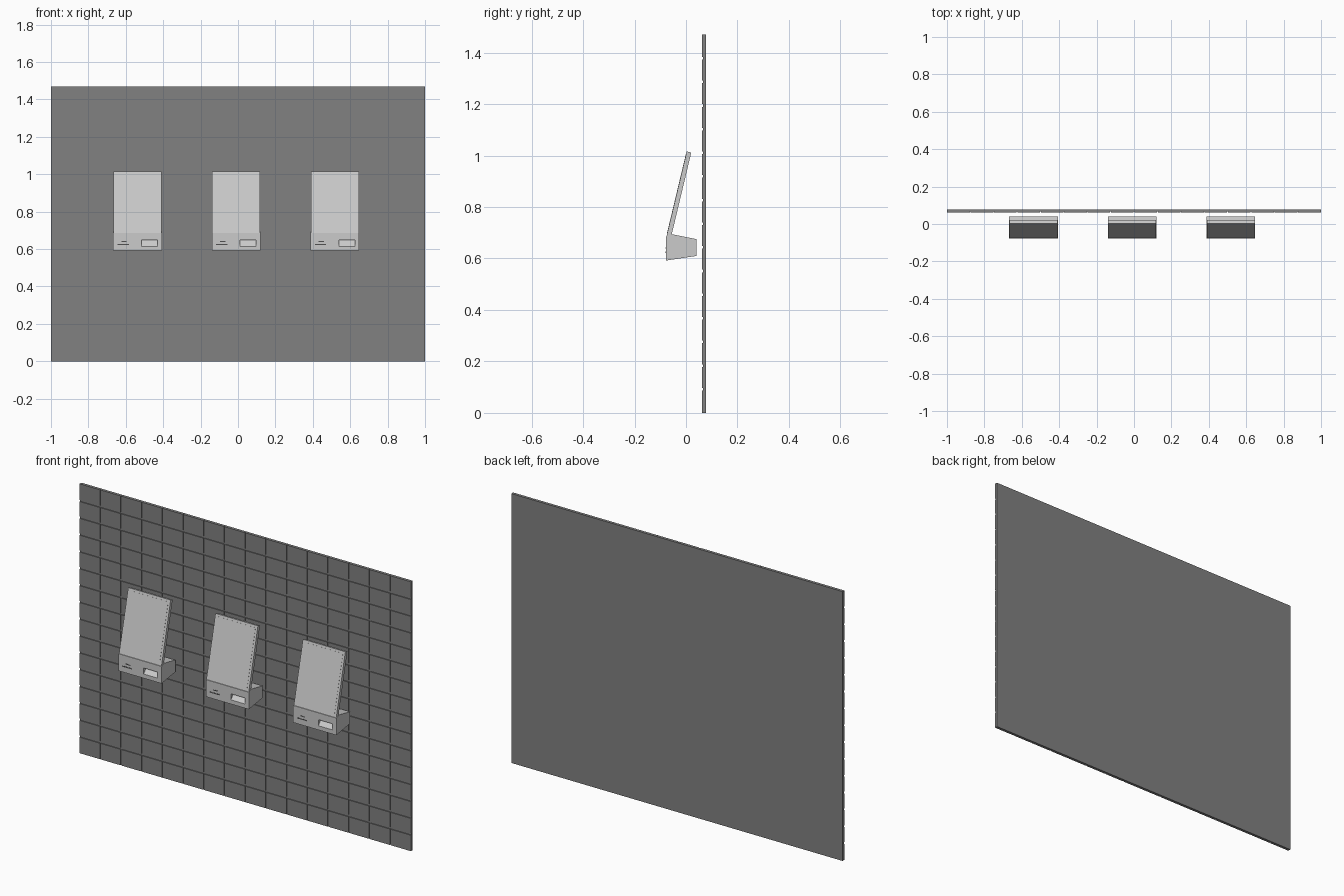
import bpy, bmesh

if "Cube" in bpy.data.objects:
    bpy.data.objects.remove(bpy.data.objects["Cube"])

def new_object(name, bm, mat=None):
    bmesh.ops.recalc_face_normals(bm, faces=bm.faces)
    mesh = bpy.data.meshes.new(name)
    bm.to_mesh(mesh)
    bm.free()
    ob = bpy.data.objects.new(name, mesh)
    bpy.context.collection.objects.link(ob)
    if mat:
        mesh.materials.append(mat)
    return ob

def add_prism(bm, profile, x0, x1):
    """Extrude a (y, z) profile from x0 to x1."""
    face = bm.faces.new([bm.verts.new((x0, y, z)) for y, z in profile])
    out = bmesh.ops.extrude_face_region(bm, geom=[face])
    verts = [g for g in out["geom"] if isinstance(g, bmesh.types.BMVert)]
    bmesh.ops.translate(bm, verts=verts, vec=(x1 - x0, 0, 0))

def prism(name, profile, x0, x1, mat=None):
    bm = bmesh.new()
    add_prism(bm, profile, x0, x1)
    return new_object(name, bm, mat)

def rect(y0, y1, z0, z1):
    return [(y0, z0), (y1, z0), (y1, z1), (y0, z1)]

def material(name, v):
    m = bpy.data.materials.new(name)
    m.diffuse_color = (v, v, v, 1)
    m.use_nodes = True
    m.node_tree.nodes["Principled BSDF"].inputs["Base Color"].default_value = m.diffuse_color
    return m

wall_grey = material("wall_grey", 0.22)
slot_dark = material("slot_dark", 0.08)
screen_grey = material("screen_grey", 0.9)

# Wall: backing slab with a 16 x 16 grid of shallow tiles
H, N = 1.47, 16
prism("wall_slab", rect(0.067, 0.078, 0, H), -1, 1, wall_grey)
bm = bmesh.new()
w, h, gx, gz = 2 / N, H / N, 0.002, 0.005
for i in range(N):
    for j in range(N):
        x0 = -1 + i * w + (gx if i else 0)
        x1 = -1 + (i + 1) * w - (gx if i < N - 1 else 0)
        z0 = j * h + (gz if j else 0)
        z1 = (j + 1) * h - (gz if j < N - 1 else 0)
        add_prism(bm, rect(0.062, 0.0672, z0, z1), x0, x1)
new_object("wall_tiles", bm, wall_grey)

# Leaning panel: points along and across its front surface
BOTTOM, TOP = (-0.076, 0.685), (0.003, 1.016)

def on_panel(t, depth):
    y = BOTTOM[0] + t * (TOP[0] - BOTTOM[0])
    z = BOTTOM[1] + t * (TOP[1] - BOTTOM[1])
    return (y + depth * 0.973, z - depth * 0.232)

def slab(t0, t1, d0, d1):
    return [on_panel(t0, d0), on_panel(t1, d0), on_panel(t1, d1), on_panel(t0, d1)]

def kiosk(cx, tag):
    # Base housing with tapered back
    base = prism("base_" + tag, [(-0.078, 0.592), (-0.078, 0.685), (-0.054, 0.694),
                                 (0.041, 0.675), (0.041, 0.61)], cx - 0.13, cx + 0.13)
    # Recessed outlet with a sloping floor
    cutter = prism("outlet_cutter_" + tag, [(-0.1, 0.615), (-0.078, 0.615),
                                            (-0.05, 0.648), (-0.1, 0.648)],
                   cx + 0.022, cx + 0.107)
    cutter.hide_render = True
    cutter.hide_viewport = True
    mod = base.modifiers.new("outlet", "BOOLEAN")
    mod.object = cutter
    mod.operation = "DIFFERENCE"
    mod.solver = "EXACT"
    # Panel and its screen
    prism("panel_" + tag, slab(0, 1, 0, 0.018), cx - 0.128, cx + 0.128)
    prism("screen_" + tag, slab(0.045, 0.965, -0.001, 0.004),
          cx - 0.116, cx + 0.116, screen_grey)
    # Thin plain slots on the left of the base
    prism("long_slot_" + tag, rect(-0.0788, -0.076, 0.621, 0.627),
          cx - 0.107, cx - 0.047, slot_dark)
    prism("short_slot_" + tag, rect(-0.0788, -0.076, 0.638, 0.643),
          cx - 0.087, cx - 0.058, slot_dark)

for cx, tag in ((-0.537, "left"), (-0.01, "middle"), (0.518, "right")):
    kiosk(cx, tag)
